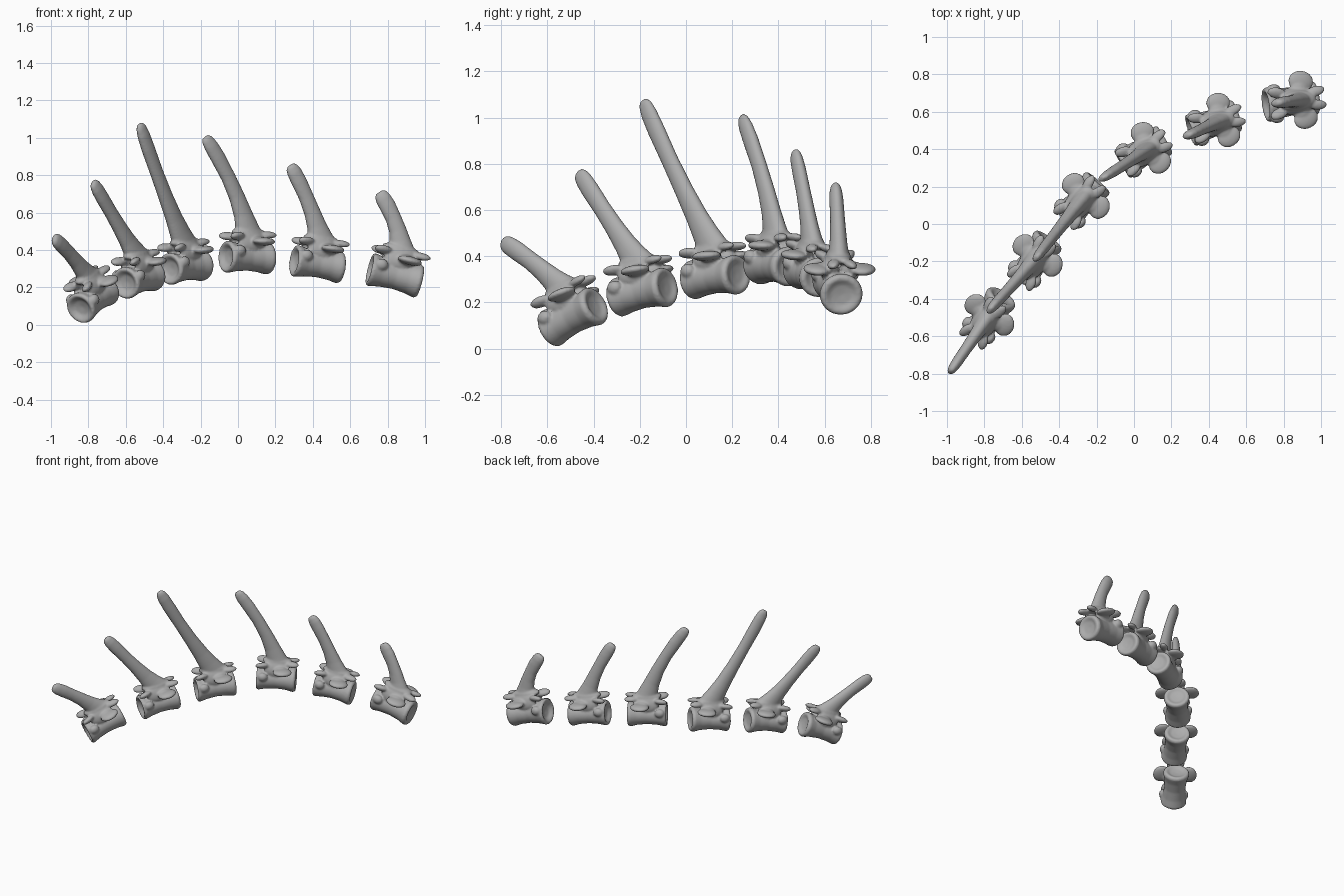
import bpy, bmesh, math
from mathutils import Matrix, Vector

if "Cube" in bpy.data.objects:
    bpy.data.objects.remove(bpy.data.objects["Cube"])

bone = bpy.data.materials.new("bone_grey")
bone.diffuse_color = (0.42, 0.42, 0.42, 1)
bone.use_nodes = True
bone.node_tree.nodes["Principled BSDF"].inputs["Base Color"].default_value = bone.diffuse_color


def loft(bm, rings, closed_ends=True):
    """Skin a list of equal-length rings of points."""
    loops = [[bm.verts.new(p) for p in ring] for ring in rings]
    n = len(loops[0])
    for a, b in zip(loops, loops[1:]):
        for i in range(n):
            j = (i + 1) % n
            bm.faces.new((a[i], a[j], b[j], b[i]))
    bm.faces.new(loops[0][::-1])
    bm.faces.new(loops[-1])


def ellipse(centre, side, up, a, b, n=24):
    return [centre + side * (a * math.cos(2 * math.pi * i / n))
            + up * (b * math.sin(2 * math.pi * i / n)) for i in range(n)]


def blob(bm, pos, size, yaw=0.0, roll=0.0, pitch=0.0):
    m = (Matrix.Translation(pos) @ Matrix.Rotation(yaw, 4, 'Z')
         @ Matrix.Rotation(roll, 4, 'X') @ Matrix.Rotation(pitch, 4, 'Y')
         @ Matrix.Diagonal((*size, 1)))
    bmesh.ops.create_uvsphere(bm, u_segments=20, v_segments=12, radius=1, matrix=m)


# Waisted body with dished ends: (position along axis, radius)
BODY = [(-0.105, 0.004), (-0.112, 0.045), (-0.132, 0.068), (-0.135, 0.08), (-0.122, 0.089),
        (-0.07, 0.078), (0.0, 0.072), (0.07, 0.078), (0.118, 0.09), (0.134, 0.082),
        (0.136, 0.068), (0.124, 0.045), (0.12, 0.004)]
# Spine: (fraction along path, half width along axis, half thickness)
SPINE = [(0, 0.08, 0.05), (0.1, 0.066, 0.043), (0.22, 0.054, 0.037), (0.4, 0.045, 0.033),
         (0.6, 0.041, 0.03), (0.8, 0.043, 0.029), (0.91, 0.041, 0.026), (0.97, 0.034, 0.02),
         (1, 0.02, 0.012)]


def vertebra(name, centre, azimuth, pitch, tip, bend, scale):
    frame = (Matrix.Translation(centre) @ Matrix.Rotation(math.radians(azimuth), 4, 'Z')
             @ Matrix.Rotation(math.radians(-pitch), 4, 'Y') @ Matrix.Scale(scale, 4))
    X, Y, Z = Vector((1, 0, 0)), Vector((0, 1, 0)), Vector((0, 0, 1))
    bm = bmesh.new()

    # body
    loft(bm, [ellipse(X * u, Y, Z, r, r * 0.97, 32) for u, r in BODY])

    # swept neural spine, following a bent path to its tip
    end = frame.inverted() @ Vector(tip)
    start = Vector((0.005, 0, 0.115))
    ctrl = (start + end) / 2 + X * bend
    rings = []
    for t, a, b in SPINE:
        p = start * (1 - t) ** 2 + ctrl * (2 * t * (1 - t)) + end * t * t
        tangent = ((ctrl - start) * (1 - t) + (end - ctrl) * t).normalized()
        wide = Y.cross(tangent).normalized()
        rings.append(ellipse(p, wide, tangent.cross(wide), a, b))
    loft(bm, rings)

    # arch roof over the canal
    blob(bm, (0.0, 0, 0.135), (0.1, 0.05, 0.028))
    for s in (-1, 1):
        # arch walls
        blob(bm, (0.0, s * 0.045, 0.09), (0.085, 0.022, 0.055), roll=s * 0.25)
        # transverse paddles
        blob(bm, (0.045, s * 0.095, 0.088), (0.066, 0.055, 0.022), yaw=-s * 0.25)
        blob(bm, (0.03, s * 0.055, 0.088), (0.05, 0.05, 0.028))
        # front and rear joint facets
        blob(bm, (-0.095, s * 0.053, 0.112), (0.05, 0.03, 0.02), yaw=-s * 0.3, roll=s * 0.5)
        blob(bm, (0.105, s * 0.035, 0.125), (0.05, 0.027, 0.018), yaw=s * 0.15, roll=-s * 0.3)
        # rib facet on the side of the body
        blob(bm, (-0.09, s * 0.075, 0.035), (0.035, 0.025, 0.03))

    bmesh.ops.recalc_face_normals(bm, faces=bm.faces)
    bm.transform(frame)
    mesh = bpy.data.meshes.new(name)
    bm.to_mesh(mesh)
    bm.free()
    ob = bpy.data.objects.new(name, mesh)
    bpy.context.collection.objects.link(ob)

    # fuse the parts into one smooth bone
    fuse = ob.modifiers.new("fuse", 'REMESH')
    fuse.mode, fuse.voxel_size, fuse.use_smooth_shade = 'VOXEL', 0.007, True
    soft = ob.modifiers.new("soften", 'SMOOTH')
    soft.factor, soft.iterations = 0.5, 4
    fused = bpy.data.meshes.new_from_object(ob.evaluated_get(bpy.context.evaluated_depsgraph_get()))
    ob.modifiers.clear()
    ob.data = fused
    fused.materials.clear()
    fused.materials.append(bone)
    fused.shade_smooth()


# centre, azimuth, pitch, spine tip, spine bend, scale
ROW = [((-0.775, -0.49, 0.137), 55, 23, (-0.985, -0.795, 0.465), 0.03, 1.0),
       ((-0.53, -0.19, 0.245), 55, 10, (-0.775, -0.465, 0.765), 0.0, 1.0),
       ((-0.28, 0.125, 0.31), 48, 5, (-0.525, -0.185, 1.075), -0.02, 1.0),
       ((0.05, 0.385, 0.36), 30, -2, (-0.175, 0.24, 1.005), 0.07, 1.0),
       ((0.425, 0.54, 0.325), 18, -8, (0.28, 0.47, 0.855), 0.04, 1.0),
       ((0.838, 0.655, 0.265), 8, -14, (0.755, 0.645, 0.71), 0.06, 1.05)]
for i, spec in enumerate(ROW):
    vertebra(f"vertebra_{i + 1}", *spec)
